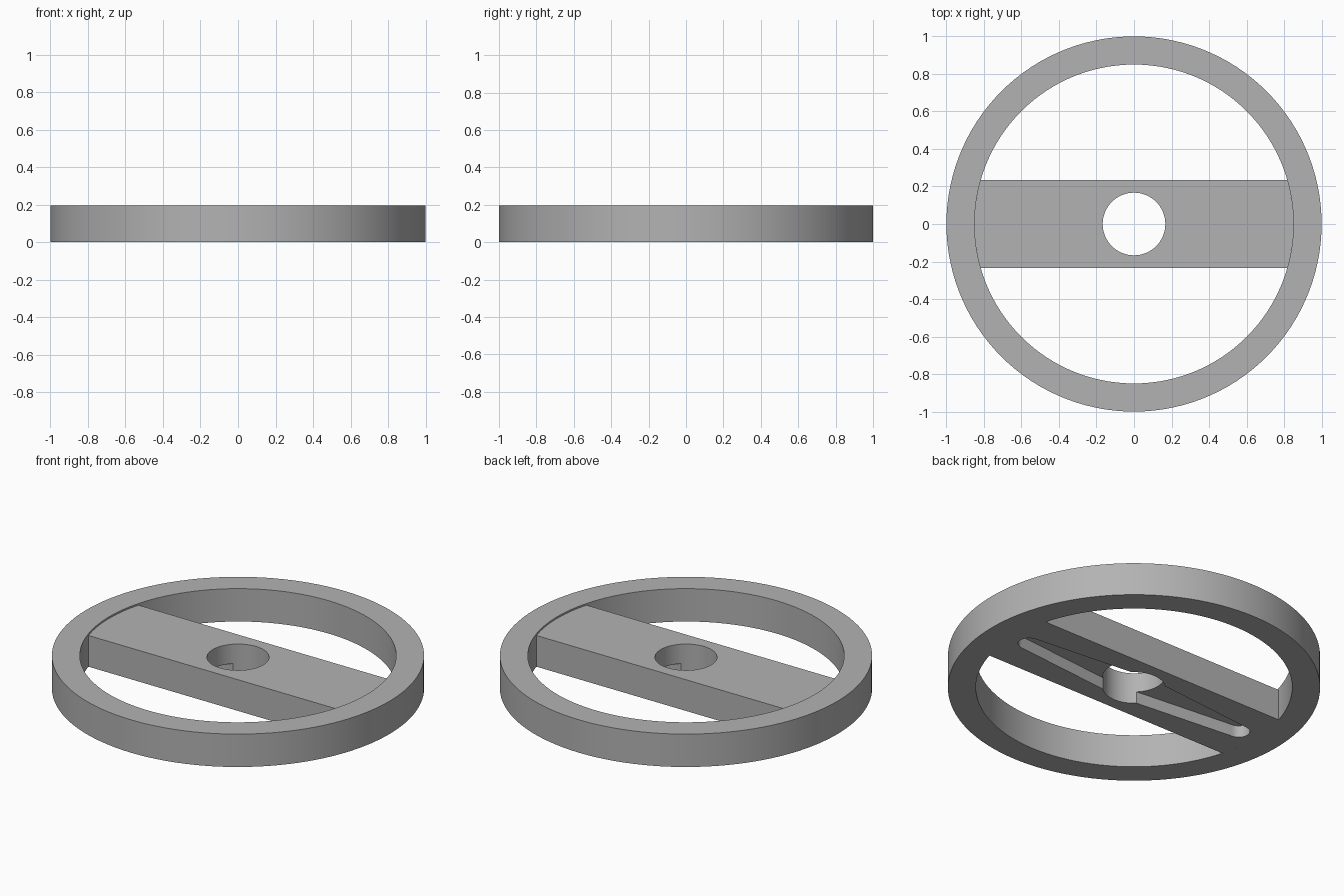
import bpy, bmesh
from math import sin, cos, asin, pi, radians

cube = bpy.data.objects.get("Cube")
if cube:
    bpy.data.objects.remove(cube, do_unlink=True)

HEIGHT, BAR_TOP = 0.195, 0.185
OUTER, INNER = 1.0, 0.85
BAR_HALF, HOLE = 0.235, 0.167
SLOT_DEPTH, SLOT_REACH, SLOT_TIP, SLOT_MID = 0.07, 0.735, 0.06, 0.13

grey = bpy.data.materials.new("plain grey")
grey.use_nodes = True
colour = (0.45, 0.45, 0.45, 1)
grey.diffuse_color = colour
grey.node_tree.nodes["Principled BSDF"].inputs["Base Color"].default_value = colour


def arc(radius, start, end, steps, cx=0):
    """Points along an arc around (cx, 0), both ends included."""
    return [(cx + radius * cos(start + (end - start) * i / steps),
             radius * sin(start + (end - start) * i / steps))
            for i in range(steps + 1)]


def prism(name, outline, z0, z1):
    """Solid with the given outline between two heights."""
    bm = bmesh.new()
    face = bm.faces.new([bm.verts.new((x, y, z0)) for x, y in outline])
    top = bmesh.ops.extrude_face_region(bm, geom=[face])["geom"]
    verts = [v for v in top if isinstance(v, bmesh.types.BMVert)]
    bmesh.ops.translate(bm, verts=verts, vec=(0, 0, z1 - z0))
    bmesh.ops.recalc_face_normals(bm, faces=bm.faces)
    mesh = bpy.data.meshes.new(name)
    bm.to_mesh(mesh)
    bm.free()
    mesh.materials.append(grey)
    obj = bpy.data.objects.new(name, mesh)
    bpy.context.collection.objects.link(obj)
    return obj


def circle(radius, steps):
    return arc(radius, 0, 2 * pi, steps)[:-1]


def cut(obj, cutter):
    """Subtract the cutter, then remove it."""
    mod = obj.modifiers.new("cut", "BOOLEAN")
    mod.operation, mod.solver, mod.object = "DIFFERENCE", "EXACT", cutter
    bpy.ops.object.select_all(action="DESELECT")
    bpy.context.view_layer.objects.active = obj
    obj.select_set(True)
    bpy.ops.object.modifier_apply(modifier=mod.name)
    bpy.data.objects.remove(cutter, do_unlink=True)


# Outer rim
rim = prism("rim", circle(OUTER, 120), 0, HEIGHT)
cut(rim, prism("rim_cutter", circle(INNER, 120), -0.1, HEIGHT + 0.1))

# Crossbar with ends that follow the rim
a = asin(BAR_HALF / INNER)
bar = prism("crossbar", arc(INNER, -a, a, 12) + arc(INNER, pi - a, pi + a, 12), 0, BAR_TOP)

# Hub hole
cut(bar, prism("hole_cutter", circle(HOLE, 64), -0.1, HEIGHT + 0.1))

# Tapered slot in the underside, widest at the hub
q = pi / 2
slot = (arc(SLOT_TIP, -q, q, 16, SLOT_REACH) + [(0, SLOT_MID)]
        + arc(SLOT_TIP, q, 3 * q, 16, -SLOT_REACH) + [(0, -SLOT_MID)])
cut(bar, prism("slot_cutter", slot, -0.1, SLOT_DEPTH))

for obj in (rim, bar):
    bpy.ops.object.select_all(action="DESELECT")
    bpy.context.view_layer.objects.active = obj
    obj.select_set(True)
    bpy.ops.object.shade_smooth_by_angle(angle=radians(30))
